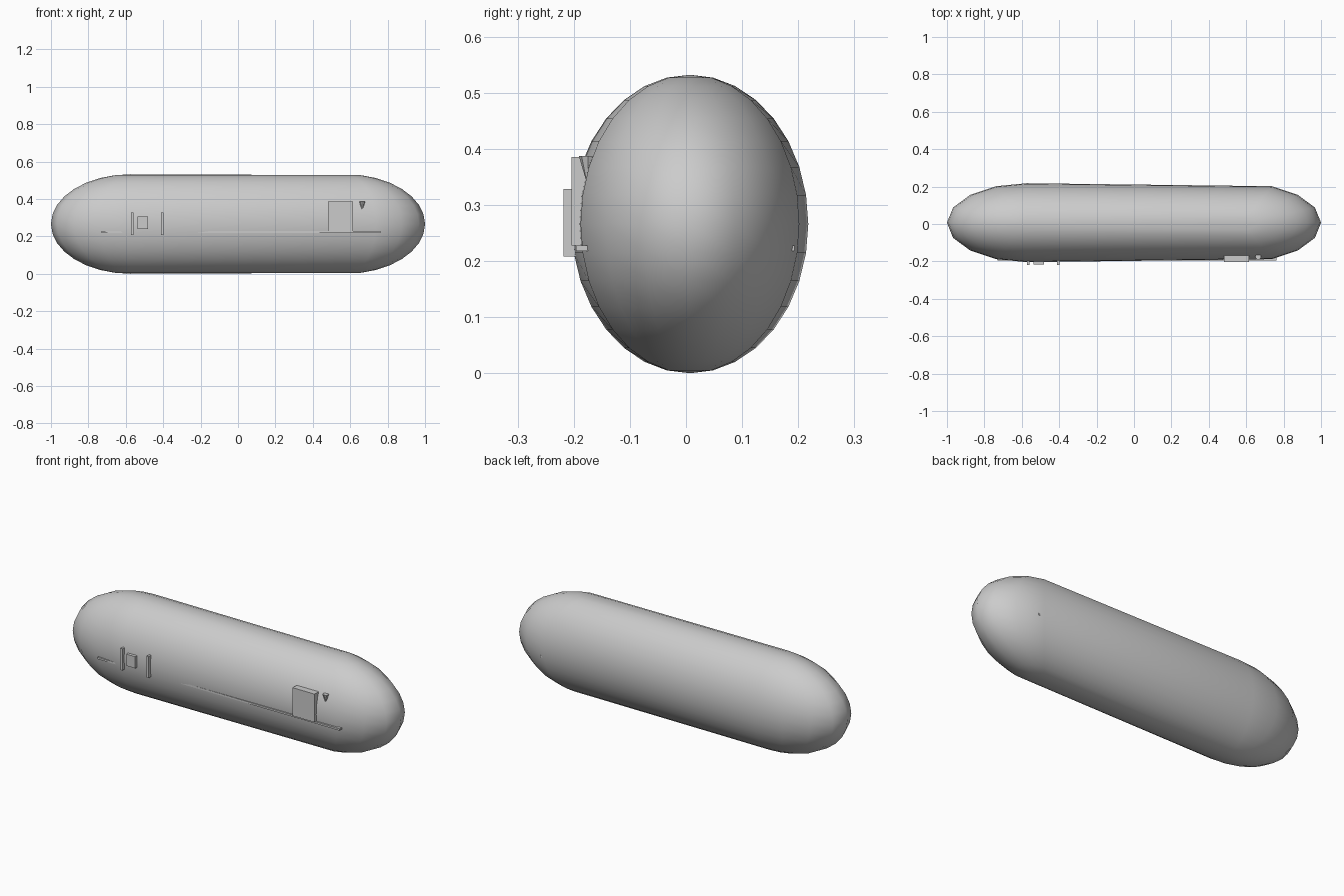
import bpy, bmesh, math
from mathutils import Matrix, Vector

if "Cube" in bpy.data.objects:
    bpy.data.objects.remove(bpy.data.objects["Cube"])

def finish(bm, name, smooth=False):
    me = bpy.data.meshes.new(name)
    bm.to_mesh(me)
    bm.free()
    ob = bpy.data.objects.new(name, me)
    bpy.context.collection.objects.link(ob)
    if smooth:
        for p in me.polygons:
            p.use_smooth = True
    return ob

def box(name, x0, x1, y0, y1, z0, z1):
    bm = bmesh.new()
    size = Matrix.Diagonal((x1 - x0, y1 - y0, z1 - z0, 1))
    mid = Matrix.Translation(((x0 + x1) / 2, (y0 + y1) / 2, (z0 + z1) / 2))
    bmesh.ops.create_cube(bm, size=1, matrix=mid @ size)
    return finish(bm, name)

# Hull: a 16-segment ellipsoid whose right half is pulled out along x
bm = bmesh.new()
bmesh.ops.create_uvsphere(bm, u_segments=16, v_segments=16, radius=1)
for v in bm.verts:
    shift = 0.574 if v.co.x > 1e-4 else -0.574
    v.co = Vector((v.co.x * 0.426 + shift, v.co.y * 0.211 + 0.007, v.co.z * 0.266 + 0.266))
finish(bm, "hull", smooth=True)

# Thin deck plate running through the hull, showing only at its corners
box("deck_plate", -0.73, 0.763, -0.196, 0.193, 0.218, 0.228)

# Large panel near the right end
box("side_panel", 0.48, 0.615, -0.204, -0.165, 0.228, 0.385)

# Small window with a slim bar on each side
box("window", -0.537, -0.482, -0.217, -0.18, 0.24, 0.305)
for i, x in enumerate((-0.566, -0.405)):
    box(f"upright_bar_{i + 1}", x - 0.006, x + 0.006, -0.218, -0.18, 0.208, 0.328)

# Downward-pointing spike beside the panel
bm = bmesh.new()
bmesh.ops.create_cone(bm, cap_ends=True, segments=8, radius1=0, radius2=0.016, depth=0.055,
                      matrix=Matrix.Translation((0.664, -0.175, 0.36)))
bmesh.ops.remove_doubles(bm, verts=bm.verts, dist=1e-5)
finish(bm, "spike")
